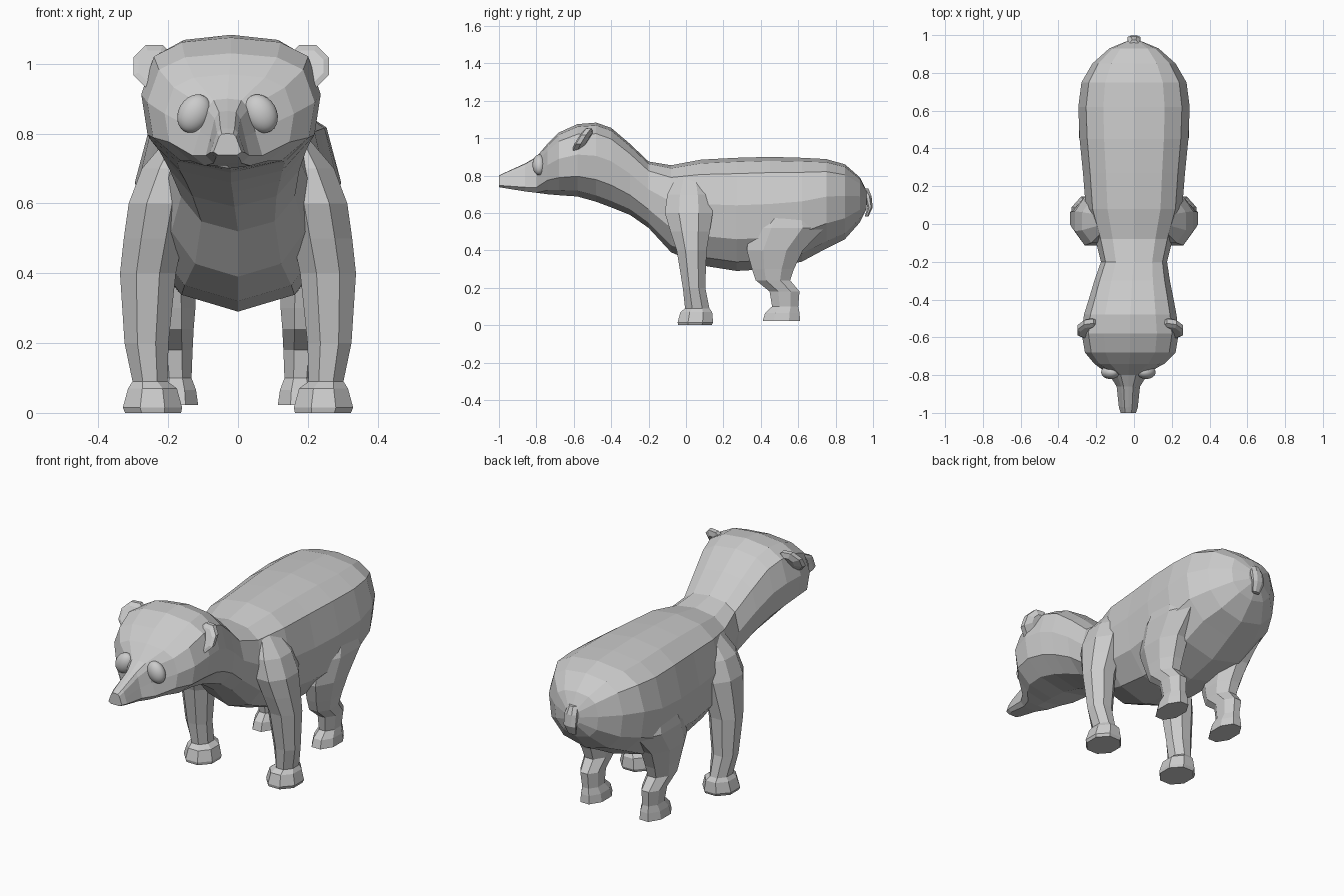
import bpy, bmesh, math


def loft(name, rings):
    """Skin a list of closed rings and cap both ends, flat shaded."""
    bm = bmesh.new()
    loops = [[bm.verts.new(p) for p in r] for r in rings]
    n = len(loops[0])
    for a, b in zip(loops, loops[1:]):
        for i in range(n):
            j = (i + 1) % n
            bm.faces.new((a[i], a[j], b[j], b[i]))
    bm.faces.new(loops[0][::-1])
    bm.faces.new(loops[-1])
    bmesh.ops.recalc_face_normals(bm, faces=bm.faces)
    me = bpy.data.meshes.new(name)
    bm.to_mesh(me)
    bm.free()
    ob = bpy.data.objects.new(name, me)
    bpy.context.collection.objects.link(ob)
    return ob


def octagon(cx, cy, rx, ry):
    k = 1 / math.cos(math.pi / 8)
    return [(cx + k * rx * math.cos((i + .5) * math.pi / 4),
             cy + k * ry * math.sin((i + .5) * math.pi / 4)) for i in range(8)]


def limb(name, sections, side=1):
    """Sections are (z, x, y, half width, half depth)."""
    return loft(name, [[(side * x, y, z) for x, y in octagon(cx, cy, rx, ry)]
                       for z, cx, cy, rx, ry in sections])


def mirrored(half):
    return half + [(-u, v) for u, v in half[-2:0:-1]]


# Body, neck, head and snout: (y, centre x, half width, top z, bottom z)
round_outline = mirrored([(0, 1), (.55, .965), (.86, .86), (1, .58),
                          (.93, .28), (.6, .08), (0, 0)])
snout_outline = mirrored([(0, 1), (.4, .98), (.6, .85), (.8, .5),
                          (1, .15), (.65, 0), (0, 0)])
sections = [
    (-1.0, -.03, .04, .80, .738), (-.97, -.03, .05, .815, .733),
    (-.86, -.03, .062, .865, .715), (-.80, -.03, .10, .90, .708),
    (-.74, -.025, .185, .97, .70), (-.68, -.02, .24, 1.03, .695),
    (-.58, -.02, .257, 1.075, .688), (-.48, -.02, .245, 1.083, .66),
    (-.40, -.015, .225, 1.055, .63), (-.30, -.01, .20, .97, .59),
    (-.20, 0, .175, .875, .52), (-.08, 0, .205, .855, .39),
    (.08, 0, .255, .885, .32), (.27, 0, .27, .895, .29),
    (.45, 0, .288, .90, .30), (.62, 0, .295, .895, .34),
    (.75, 0, .278, .888, .41), (.85, 0, .22, .86, .46),
    (.93, 0, .13, .79, .55), (.965, 0, .045, .72, .62)]
loft("body_and_head", [
    [(cx + u * w, y, zb + v * (zt - zb))
     for u, v in (snout_outline if y < -.78 else round_outline)]
    for y, cx, w, zt, zb in sections])

# Legs
front = [(.80, .165, .02, .025, .07), (.70, .19, .015, .085, .115),
         (.60, .225, .015, .088, .128), (.50, .242, .022, .085, .105),
         (.40, .258, .03, .08, .08),
         (.20, .262, .043, .063, .06), (.09, .252, .06, .05, .065),
         (.07, .245, .055, .07, .085), (.015, .245, .05, .085, .095),
         (0, .243, .048, .08, .09)]
hind = [(.68, .18, .56, .08, .12), (.52, .20, .54, .09, .20),
        (.40, .20, .475, .08, .15), (.30, .19, .465, .068, .112),
        (.24, .187, .465, .06, .092), (.18, .182, .527, .052, .08),
        (.10, .178, .53, .045, .07), (.065, .176, .515, .056, .092),
        (.022, .176, .51, .062, .1)]
for side, label in ((-1, "left"), (1, "right")):
    limb("front_leg_" + label, front, side)
    limb("hind_leg_" + label, hind, side)

    # Thin ears leaning back along the skull
    ex, ez = -.02 + side * .22, .993
    ear = [(-.575, .045), (-.565, .06), (-.54, .058), (-.52, .03)]
    loft("ear_" + label, [
        [(x, y + .6 * (z - ez) + .15 * side * (ex - x), z)
         for x, z in octagon(ex, ez, r, r)] for y, r in ear])

    # Eyes
    bpy.ops.mesh.primitive_uv_sphere_add(
        segments=20, ring_count=12, radius=1,
        location=(-.03 + side * .095, -.785, .857),
        rotation=(0, -side * math.radians(30), 0))
    eye = bpy.context.object
    eye.name = "eye_" + label
    eye.scale = (.046, .036, .058)
    bpy.ops.object.shade_smooth()

# Tail
limb("tail", [(.73, 0, .945, .025, .03), (.69, 0, .972, .035, .02),
              (.63, 0, .984, .035, .014), (.58, 0, .965, .022, .01)])
